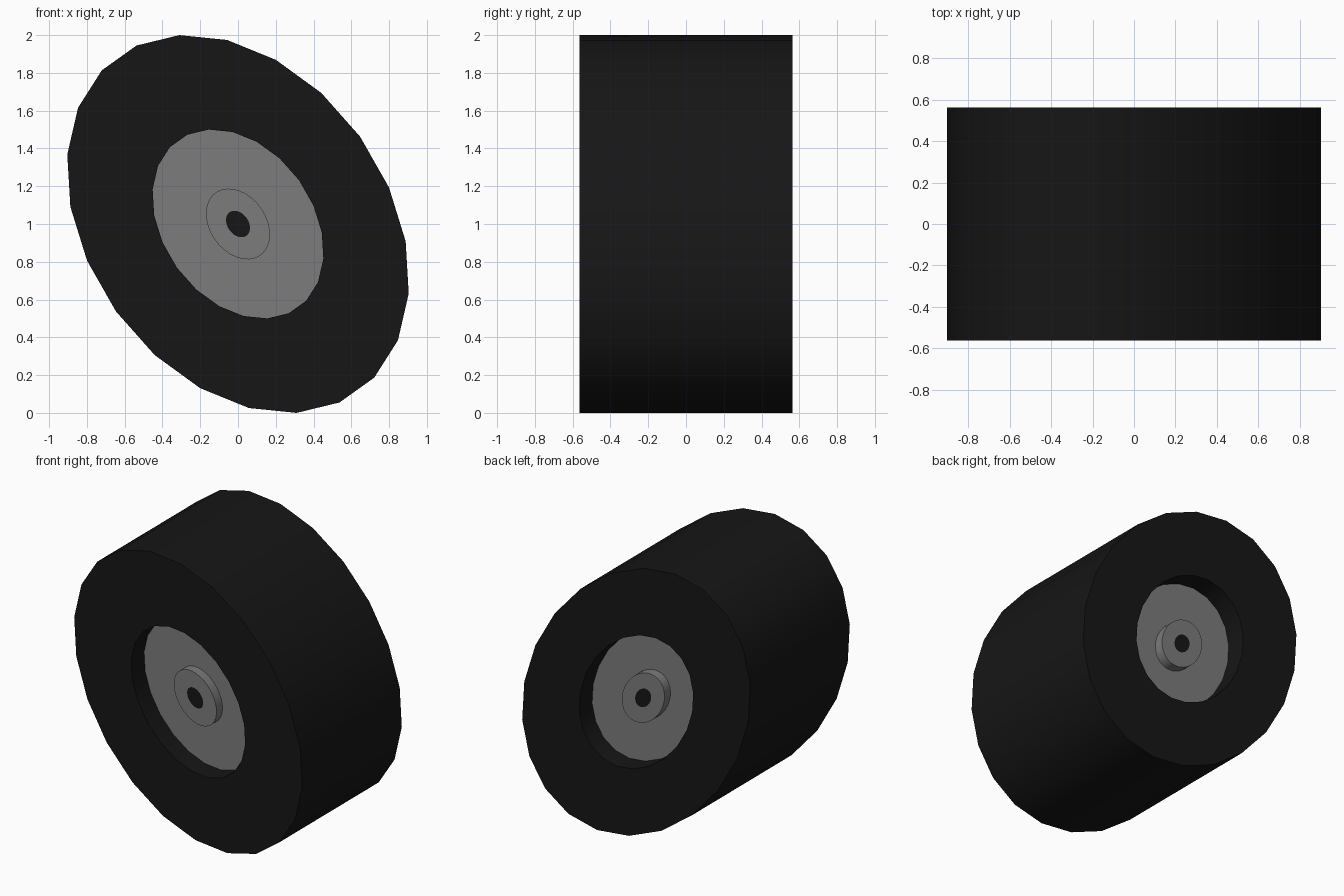
import bpy, bmesh, math

if "Cube" in bpy.data.objects:
    bpy.data.objects.remove(bpy.data.objects["Cube"])

# Skewed oval cross-section: point(t) = A*cos(t) + B*sin(t), in x and z
A = (-0.31, 1.0)
B = (0.852, 0.052)
HALF = 0.564      # half width of the tyre
DISC = 0.418      # wheel disc face
HUB = 0.485       # hub face


def material(name, value):
    m = bpy.data.materials.new(name)
    m.diffuse_color = (value, value, value, 1)
    m.use_nodes = True
    m.node_tree.nodes["Principled BSDF"].inputs["Base Color"].default_value = m.diffuse_color
    return m


def oval_lathe(name, profile, sides, mat, closed):
    """Sweep (scale, y) points round the oval; closed joins last to first, else ends are capped."""
    bm = bmesh.new()
    loops = []
    for s, y in profile:
        loop = []
        for i in range(sides):
            t = 2 * math.pi * i / sides
            c, n = math.cos(t), math.sin(t)
            loop.append(bm.verts.new((s * (A[0] * c + B[0] * n), y,
                                      1 + s * (A[1] * c + B[1] * n))))
        loops.append(loop)
    pairs = list(zip(loops, loops[1:]))
    if closed:
        pairs.append((loops[-1], loops[0]))
    else:
        bm.faces.new(loops[0])
        bm.faces.new(loops[-1])
    for p, q in pairs:
        for i in range(sides):
            j = (i + 1) % sides
            bm.faces.new((p[i], p[j], q[j], q[i]))
    bmesh.ops.recalc_face_normals(bm, faces=bm.faces)
    mesh = bpy.data.meshes.new(name)
    bm.to_mesh(mesh)
    bm.free()
    mesh.materials.append(mat)
    ob = bpy.data.objects.new(name, mesh)
    bpy.context.collection.objects.link(ob)
    bpy.ops.object.select_all(action='DESELECT')
    ob.select_set(True)
    bpy.context.view_layer.objects.active = ob
    bpy.ops.object.shade_smooth_by_angle(angle=math.radians(35))
    return ob


rubber = material("black_rubber", 0.008)
metal = material("grey_metal", 0.2)

# Tyre: a wide ring with a straight bore
oval_lathe("tyre", [(1, -HALF), (1, HALF), (0.5, HALF), (0.5, -HALF)], 22, rubber, True)

# Wheel disc recessed in the bore on both faces
oval_lathe("wheel_disc", [(0.5, -DISC), (0.5, DISC)], 22, metal, False)

# Raised hub collar and dark axle end on each face
for side, label in ((-1, "front"), (1, "back")):
    inner, outer = side * DISC, side * HUB
    oval_lathe(label + "_hub", [(0.187, inner), (0.187, outer), (0.07, outer), (0.07, inner)],
               32, metal, True)
    oval_lathe(label + "_axle_end", [(0.07, inner), (0.07, outer)], 32, rubber, False)
